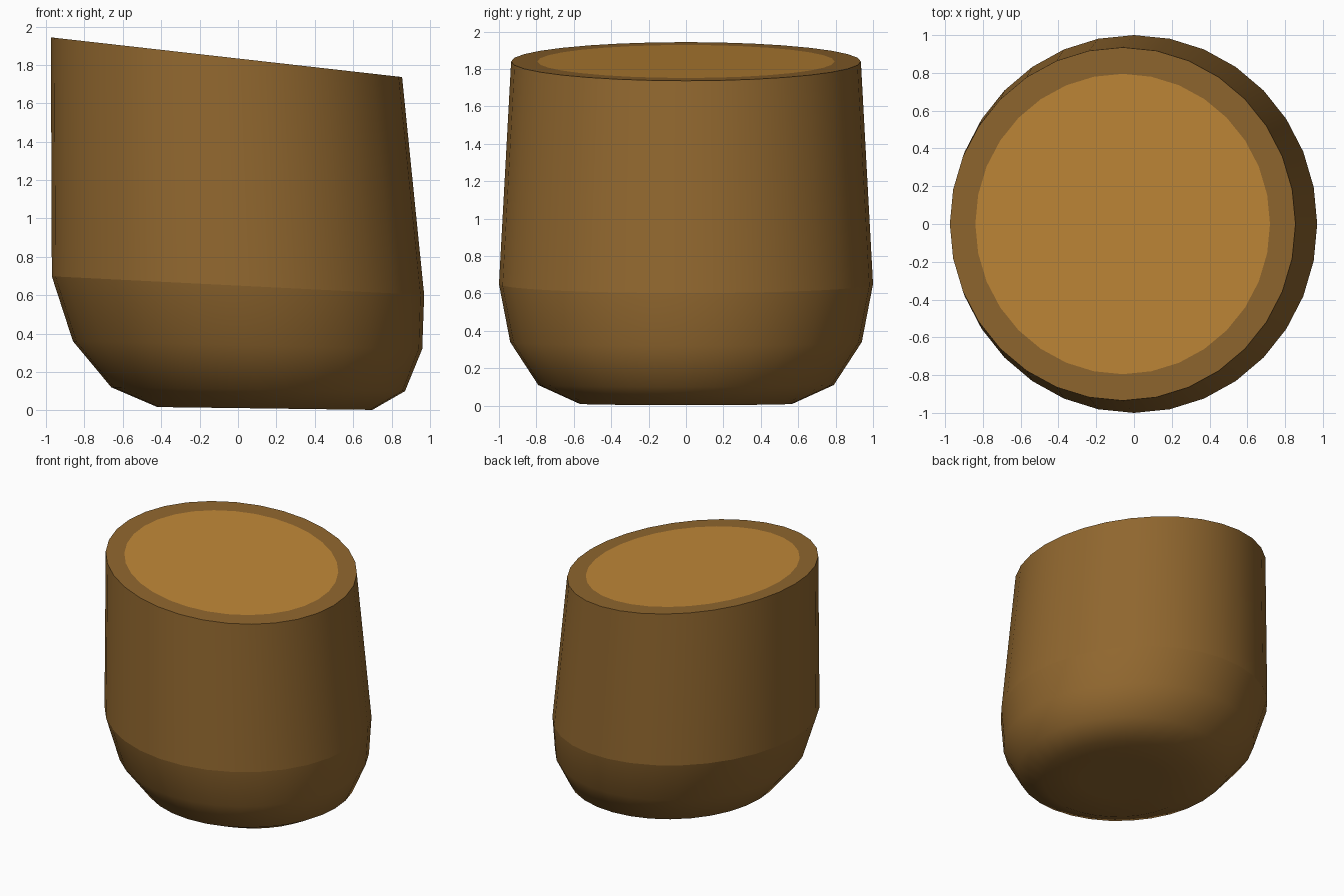
import bpy
import bmesh
from math import cos, sin, tau

SIDES = 32

default = bpy.data.objects.get("Cube")
if default:
    bpy.data.objects.remove(default, do_unlink=True)


def make_material(name, color):
    mat = bpy.data.materials.new(name)
    mat.use_nodes = True
    mat.diffuse_color = color
    bsdf = mat.node_tree.nodes["Principled BSDF"]
    bsdf.inputs["Base Color"].default_value = color
    bsdf.inputs["Roughness"].default_value = 0.8
    return mat


bark = make_material("dark brown", (0.28, 0.135, 0.028, 1))
core = make_material("light brown", (0.53, 0.245, 0.039, 1))

# Tilted rings from base to top: centre x, centre z, x radius, y radius, slope
RINGS = [
    (0.14, 0.01, 0.30, 0.31, -0.013),
    (0.14, 0.01, 0.56, 0.57, -0.013),
    (0.105, 0.11, 0.765, 0.79, -0.013),
    (0.05, 0.34, 0.91, 0.94, -0.022),
    (0.0, 0.65, 0.97, 1.0, -0.05),
    (-0.06, 1.84, 0.915, 0.935, -0.113),
    (-0.06, 1.84, 0.78, 0.795, -0.113),
]
CREASE, RIM = 4, 5

bm = bmesh.new()


def add_ring(cx, cz, rx, ry, slope):
    ring = []
    for i in range(SIDES):
        a = tau * i / SIDES
        dx = rx * cos(a)
        ring.append(bm.verts.new((cx + dx, ry * sin(a), cz + slope * dx)))
    return ring


rings = [add_ring(*r) for r in RINGS]

# Rounded base, tapered wall and flat border around the cut top
for low, high in zip(rings, rings[1:]):
    for i in range(SIDES):
        j = (i + 1) % SIDES
        bm.faces.new((low[i], low[j], high[j], high[i])).smooth = True

# Underside and pale top disc
bm.faces.new(rings[0][::-1]).smooth = True
disc = bm.faces.new(rings[-1])
disc.smooth = True
disc.material_index = 1

# Hard edges at the wall's lower crease and at the rim
for k in (CREASE, RIM):
    for i in range(SIDES):
        bm.edges.get((rings[k][i], rings[k][(i + 1) % SIDES])).smooth = False

mesh = bpy.data.meshes.new("rounded_stump")
bm.to_mesh(mesh)
bm.free()
mesh.materials.append(bark)
mesh.materials.append(core)
stump = bpy.data.objects.new("rounded_stump", mesh)
bpy.context.collection.objects.link(stump)
